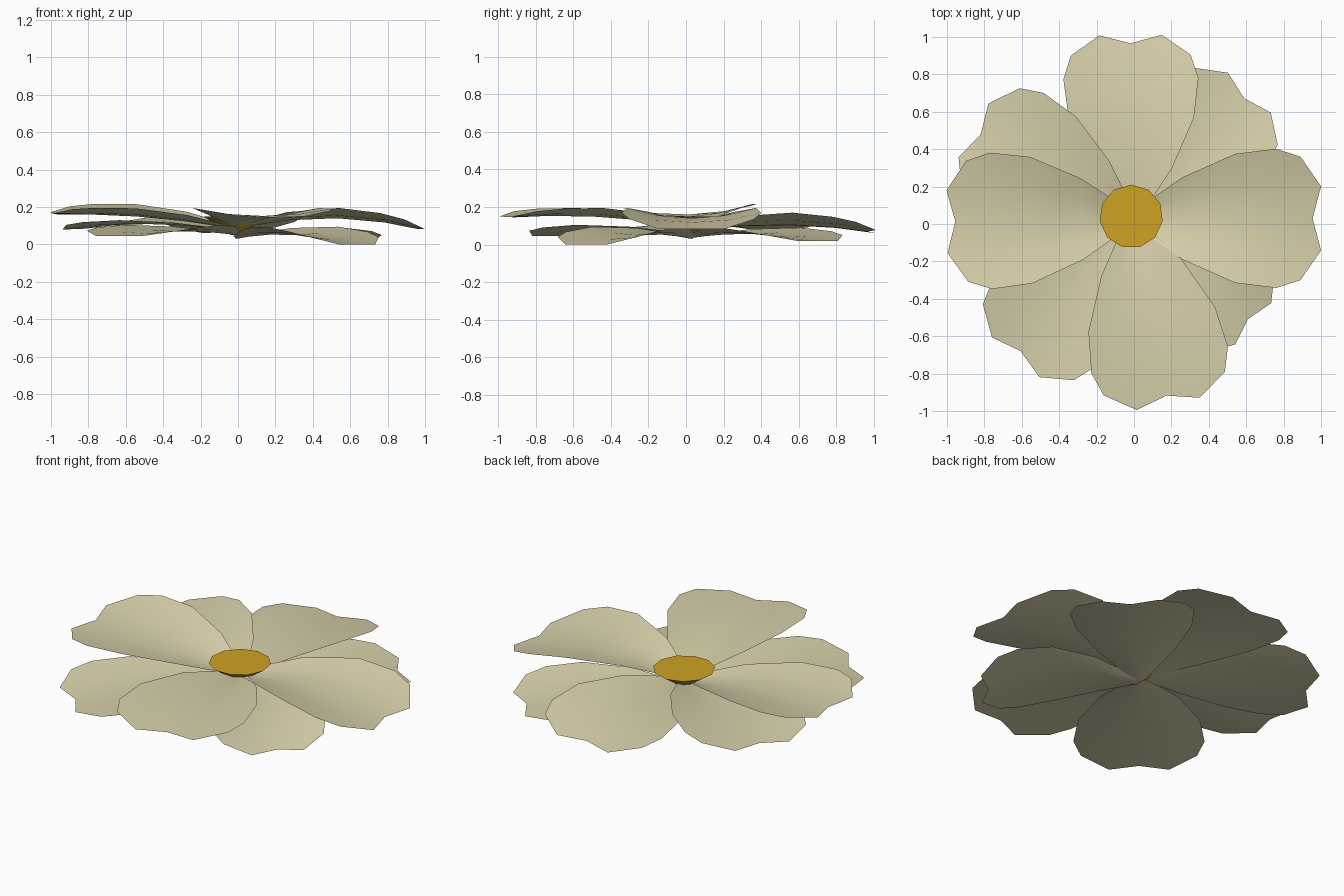
import bpy, bmesh, math

if "Cube" in bpy.data.objects:
    bpy.data.objects.remove(bpy.data.objects["Cube"])


def material(name, rgb):
    m = bpy.data.materials.new(name)
    m.diffuse_color = (*rgb, 1.0)
    m.use_nodes = True
    m.node_tree.nodes["Principled BSDF"].inputs["Base Color"].default_value = m.diffuse_color
    return m


cream = material("cream", (0.69, 0.64, 0.41))
gold = material("golden_yellow", (0.62, 0.36, 0.017))
CX, CY = -0.01, 0.03

# petal rows: distance along petal at edge / halfway / centre, and half width
ROWS = [
    (0.02, 0.01, 0.00, 0.04),
    (0.11, 0.11, 0.11, 0.11),
    (0.27, 0.28, 0.28, 0.22),
    (0.55, 0.54, 0.54, 0.345),
    (0.77, 0.79, 0.79, 0.372),
    (0.90, 1.01, 0.965, 0.33),
]
LIFT = [0.2, 0.45, 0.8, 1.0, 0.85, 0.65]  # how strongly each row is cupped


def centre_height(u, base, mid, tip):
    # quadratic curve through base (u=0), mid (u=.55) and tip (u=.96)
    a, b = 0.55, 0.96
    return (base * (u - a) * (u - b) / (a * b)
            + mid * u * (u - b) / (a * (a - b))
            + tip * u * (u - a) / (b * (b - a)))


def petal(name, angle, length, base, mid, tip, cup, roll=0.0):
    bm = bmesh.new()
    ca, sa = math.cos(math.radians(angle)), math.sin(math.radians(angle))
    grid = []
    for (edge, half, centre, width), lift in zip(ROWS, LIFT):
        line = []
        for t, u in ((-1, edge), (-0.52, half), (0, centre), (0.52, half), (1, edge)):
            x, y = u * length, t * width * length
            z = centre_height(u, base, mid, tip) + lift * (cup * t * t + roll * t)
            line.append(bm.verts.new((CX + x * ca - y * sa, CY + x * sa + y * ca, max(z, 0))))
        grid.append(line)
    for r0, r1 in zip(grid, grid[1:]):
        for i in range(4):
            bm.faces.new((r0[i], r1[i], r1[i + 1], r0[i + 1]))
    for f in bm.faces:
        f.smooth = True
    me = bpy.data.meshes.new(name)
    bm.to_mesh(me)
    bm.free()
    me.materials.append(cream)
    bpy.context.collection.objects.link(bpy.data.objects.new(name, me))


# upper ring of petals
petal("upper_petal_right", 0, 1.0, 0.08, 0.14, 0.085, 0.055)
petal("upper_petal_back", 90.5, 0.97, 0.07, 0.105, 0.07, 0.04, -0.025)
petal("upper_petal_left", 181, 0.98, 0.08, 0.15, 0.16, 0.055, -0.012)
petal("upper_petal_front", -79, 1.0, 0.09, 0.15, 0.145, 0.045)
# lower ring of petals
petal("lower_petal_back_left", 151, 0.96, 0.07, 0.11, 0.085, 0.035, -0.015)
petal("lower_petal_back_right", 47, 0.91, 0.035, 0.055, 0.02, 0.035)
petal("lower_petal_front_left", 230, 0.96, 0.05, 0.07, 0.045, 0.035)
petal("lower_petal_front_right", -41, 0.85, 0.03, 0.05, 0.0, 0.045)

# flower centre: flat disc tapering downwards
bpy.ops.mesh.primitive_cone_add(vertices=11, radius1=0.02, radius2=0.17, depth=0.1,
                                location=(-0.015, 0.04, 0.1))
centre = bpy.context.object
centre.name = "flower_centre"
centre.data.materials.append(gold)
